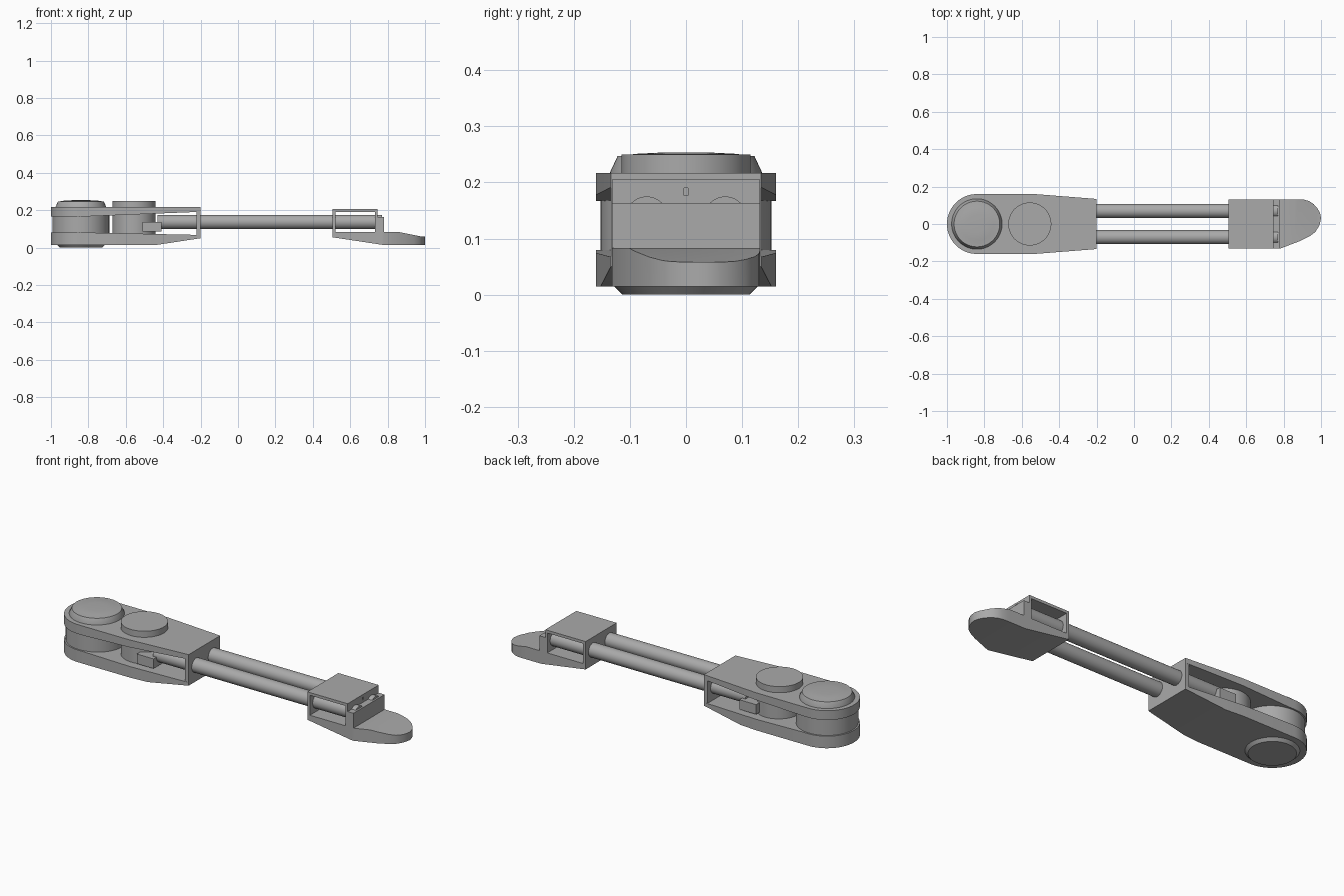
import bpy, bmesh
from math import pi, sin, cos, radians

if "Cube" in bpy.data.objects:
    bpy.data.objects.remove(bpy.data.objects["Cube"])

grey = bpy.data.materials.new("matte grey")
grey.use_nodes = True
grey.diffuse_color = (0.4, 0.4, 0.4, 1)
grey.node_tree.nodes["Principled BSDF"].inputs["Base Color"].default_value = (0.4, 0.4, 0.4, 1)


def finish(name, bm):
    bmesh.ops.recalc_face_normals(bm, faces=bm.faces)
    mesh = bpy.data.meshes.new(name)
    bm.to_mesh(mesh)
    bm.free()
    mesh.materials.append(grey)
    ob = bpy.data.objects.new(name, mesh)
    bpy.context.collection.objects.link(ob)
    bpy.ops.object.select_all(action="DESELECT")
    ob.select_set(True)
    bpy.context.view_layer.objects.active = ob
    bpy.ops.object.shade_smooth_by_angle(angle=radians(25))
    return ob


def height(points, x):
    """Piecewise linear height along the arm."""
    for (x0, z0), (x1, z1) in zip(points, points[1:]):
        if x <= x1:
            return z0 + (z1 - z0) * max(0, (x - x0) / (x1 - x0))
    return points[-1][1]


def slab(name, outline, low, high):
    """Plan outline given thickness by a lower and an upper side profile."""
    bm = bmesh.new()
    base = bm.faces.new([bm.verts.new((x, y, 0)) for x, y in outline])
    grown = bmesh.ops.extrude_face_region(bm, geom=[base], use_keep_orig=True)
    for v in grown["geom"]:
        if isinstance(v, bmesh.types.BMVert):
            v.co.z = 1
    for x, _ in low + high:
        bmesh.ops.bisect_plane(bm, geom=bm.verts[:] + bm.edges[:] + bm.faces[:],
                               plane_co=(x, 0, 0), plane_no=(1, 0, 0), dist=1e-5)
    for v in bm.verts:
        v.co.z = height(high if v.co.z > 0.5 else low, v.co.x)
    return finish(name, bm)


def box(name, xs, ys, zs):
    return slab(name, [(xs[0], ys[0]), (xs[1], ys[0]), (xs[1], ys[1]), (xs[0], ys[1])],
                [(xs[0], zs[0]), (xs[1], zs[0])], [(xs[0], zs[1]), (xs[1], zs[1])])


def lathe(name, x, profile, sides=64):
    """Closed round part from (radius, z) pairs."""
    bm = bmesh.new()
    rings = [[bm.verts.new((x + r * cos(2 * pi * i / sides), r * sin(2 * pi * i / sides), z))
              for i in range(sides)] for r, z in profile]
    for a, b in zip(rings, rings[1:]):
        for i in range(sides):
            j = (i + 1) % sides
            bm.faces.new((a[i], a[j], b[j], b[i]))
    bm.faces.new(rings[0])
    bm.faces.new(rings[-1])
    return finish(name, bm)


# Housing: two rounded plates, tapering towards the rods
PIVOT, R = -0.84, 0.16
arc = [(PIVOT + R * cos(a), R * sin(a)) for a in
       [pi / 2 + pi * i / 40 for i in range(41)]]
plan = arc + [(-0.53, -R), (-0.2, -0.134), (-0.2, 0.134), (-0.53, R)]
slab("housing_top_plate", plan,
     [(-1, 0.167), (-0.8, 0.167), (-0.23, 0.19), (-0.2, 0.19)], [(-1, 0.217), (-0.2, 0.217)])
slab("housing_bottom_plate", plan,
     [(-1, 0.015), (-0.43, 0.015), (-0.2, 0.05)], [(-1, 0.08), (-0.8, 0.08), (-0.23, 0.068), (-0.2, 0.068)])
box("housing_end_wall", (-0.222, -0.2), (-0.134, 0.134), (0.06, 0.2))

# Pivot drum with caps, and the second drum
lathe("pivot_drum", PIVOT, [(0.152, 0.07), (0.152, 0.18)])
lathe("pivot_top_cap", PIVOT, [(0.135, 0.21), (0.135, 0.219), (0.122, 0.247), (0.114, 0.247),
                               (0.09, 0.251), (0.05, 0.253)])
lathe("pivot_bottom_cap", PIVOT, [(0.113, 0), (0.128, 0.015), (0.128, 0.03)])
lathe("second_drum", -0.557, [(0.115, 0.06), (0.115, 0.25)])
box("rod_clamp_block", (-0.51, -0.41), (-0.132, 0.132), (0.085, 0.137))

# Twin rods
for side, y in (("left", 0.07), ("right", -0.07)):
    bm = bmesh.new()
    bmesh.ops.create_cone(bm, cap_ends=True, segments=40, radius1=0.038, radius2=0.038, depth=1.2)
    for v in bm.verts:
        v.co = (v.co.z + 0.17, v.co.x + y, v.co.y + 0.137)
    finish(side + "_rod", bm)

# Foot: sloped base running into a lopsided rounded tip
W = 0.132
tip = [(0.505, -W), (0.78, -W), (0.89, -0.09), (0.94, -0.065), (0.97, -0.042), (0.99, -0.01),
       (0.997, 0.015), (1.0, 0.035), (0.994, 0.06), (0.98, 0.085), (0.96, 0.107),
       (0.935, 0.123), (0.91, 0.13), (0.88, W), (0.505, W)]
slab("foot_base", tip, [(0.505, 0.055), (0.77, 0.015), (1, 0.015)],
     [(0.505, 0.083), (0.86, 0.083), (0.98, 0.059), (1, 0.058)])

# Foot frame around the rod ends
box("foot_roof", (0.505, 0.745), (-W, W), (0.19, 0.205))
box("foot_rear_wall", (0.505, 0.52), (-W, W), (0.08, 0.195))
box("foot_front_step", (0.733, 0.78), (-W, W), (0.08, 0.163))
box("foot_front_wall", (0.733, 0.745), (-W, W), (0.16, 0.177))
for side, s in (("left", 1), ("right", -1)):
    box(side + "_slot_side", (0.733, 0.745), sorted((s * 0.004, s * W)), (0.176, 0.195))
